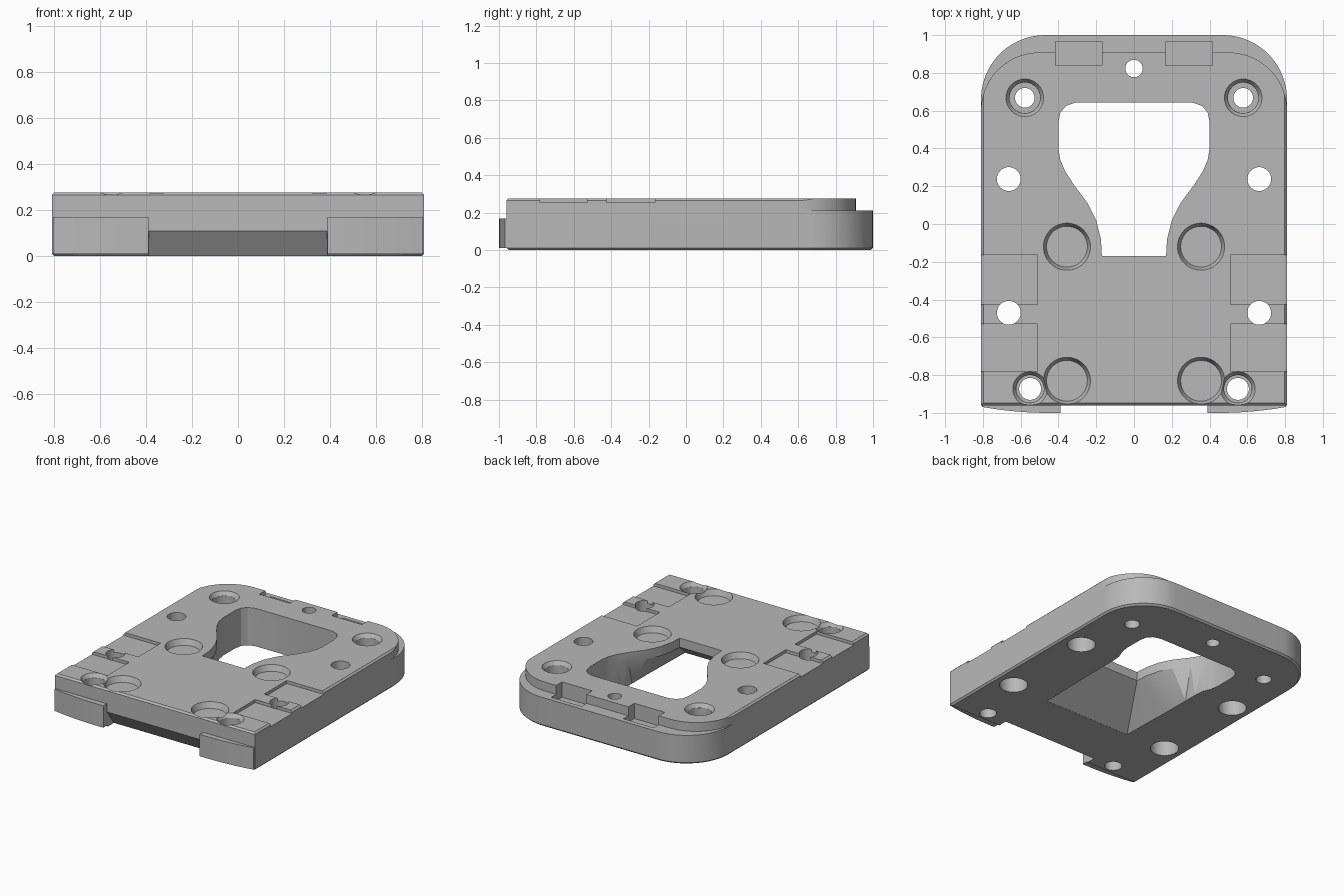
import bpy, bmesh, math

cube = bpy.data.objects.get("Cube")
if cube:
    bpy.data.objects.remove(cube)

W, FRONT, BACK, TOP = 0.81, -0.96, 1.0, 0.277


def make_object(name, bm):
    bmesh.ops.recalc_face_normals(bm, faces=bm.faces)
    mesh = bpy.data.meshes.new(name)
    bm.to_mesh(mesh)
    bm.free()
    obj = bpy.data.objects.new(name, mesh)
    bpy.context.scene.collection.objects.link(obj)
    return obj


def loft(name, rings):
    """Skin matching closed rings of 3D points and cap both ends."""
    bm = bmesh.new()
    loops = [[bm.verts.new(p) for p in ring] for ring in rings]
    n = len(loops[0])
    for low, high in zip(loops, loops[1:]):
        for i in range(n):
            j = (i + 1) % n
            bm.faces.new((low[i], low[j], high[j], high[i]))
    bm.faces.new(loops[0])
    bm.faces.new(loops[-1])
    bmesh.ops.triangulate(bm, faces=[f for f in bm.faces if len(f.verts) == 4])
    return make_object(name, bm)


def prism(name, outline, z0, z1):
    return loft(name, [[(x, y, z) for x, y in outline] for z in (z0, z1)])


def box(name, x0, x1, y0, y1, z0, z1):
    return prism(name, [(x0, y0), (x1, y0), (x1, y1), (x0, y1)], z0, z1)


def round_bore(name, x, y, z0, z1, r0, r1):
    angles = [math.tau * i / 48 for i in range(48)]
    return loft(name, [[(x + r * math.cos(a), y + r * math.sin(a), z) for a in angles]
                       for z, r in ((z0, r0), (z1, r1))])


def back_arcs(back, radius, steps=20):
    """Rounded back edge, running from the +x side to the -x side."""
    right = []
    for i in range(steps + 1):
        a = math.pi / 2 * i / steps
        right.append((W - radius + radius * math.cos(a), back - radius + radius * math.sin(a)))
    return right + [(-x, y) for x, y in reversed(right)]


def combine(target, tool, operation="DIFFERENCE"):
    mod = target.modifiers.new("combine", "BOOLEAN")
    mod.operation, mod.solver, mod.object = operation, "EXACT", tool
    bpy.context.view_layer.objects.active = target
    bpy.ops.object.modifier_apply(modifier=mod.name)
    bpy.data.objects.remove(tool)


# Main plate with a rounded back and a small edge chamfer
outline = [(-W, FRONT), (W, FRONT)] + back_arcs(BACK, 0.34)
c = 0.012


def inset(points, d):
    return [(x * (1 - d / W), y - d * (y - 0.02) / 0.98) for x, y in points]


plate = loft("base_plate", [[(x, y, z) for x, y in inset(outline, d)]
                            for z, d in ((0, c), (c, 0), (TOP - c, 0), (TOP, c))])

# Curved front pads
for s in (-1, 1):
    xs = [0.39 + 0.415 * i / 12 for i in range(13)]
    pad = [(s * x, -1 + 0.25 * max(0, x - 0.45) ** 2) for x in xs]
    pad += [(s * 0.805, -0.9), (s * 0.39, -0.9)]
    combine(plate, prism("front_pad", pad, 0.01, 0.17), "UNION")

# Sloped undercut between the pads
slot = [(-1.1, -0.1), (-0.88, -0.1), (-0.88, 0.0), (-0.96, 0.11), (-1.1, 0.11)]
combine(plate, loft("undercut", [[(x, y, z) for y, z in slot] for x in (-0.388, 0.388)]))

# Stepped lip around the back
lip = [(0.95, 0.6)] + back_arcs(0.908, 0.308) + [(-0.95, 0.6), (-0.95, 1.2), (0.95, 1.2)]
combine(plate, prism("lip_step", lip, 0.212, 0.4))

# Keyhole opening, flaring to a wide mouth underneath
half = [(0.17, -0.17), (0.175, -0.08), (0.2, 0.02), (0.245, 0.11), (0.32, 0.21),
        (0.365, 0.28), (0.39, 0.34), (0.4, 0.4), (0.4, 0.54), (0.39, 0.59),
        (0.36, 0.625), (0.31, 0.643)]
mouth = [(0.35, -0.49)] + [(max(x, 0.36) if y < 0.5 else x, y) for x, y in half[1:]]


def ring(points, z):
    return [(x, y, z) for x, y in points] + [(-x, y, z) for x, y in reversed(points)]


combine(plate, loft("keyhole", [ring(mouth, -0.05), ring(mouth, 0.001),
                                ring(half, 0.21), ring(half, 0.4)]))

for s in (-1, 1):
    # Shallow side recesses with a rib between them
    for y0, y1 in ((-0.78, -0.53), (-0.425, -0.165)):
        x0, x1 = sorted((s * 0.51, s * 0.95))
        combine(plate, box("side_recess", x0, x1, y0, y1, 0.255, 0.4))
    # Clip pockets in the back edge
    x0, x1 = sorted((s * 0.17, s * 0.415))
    combine(plate, box("clip_pocket", x0, x1, 0.84, 0.965, 0.165, 0.4))
    # Shallow round seats
    for y in (-0.12, -0.83):
        combine(plate, round_bore("round_seat", s * 0.355, y, 0.235, TOP + 0.001, 0.108, 0.125))
    # Counterbored screw holes
    for x, y, r, hole in ((0.578, 0.668, 0.1, 0.052), (0.55, -0.873, 0.092, 0.058)):
        combine(plate, round_bore("screw_chamfer", s * x, y, 0.25, TOP + 0.001, r - 0.018, r))
        combine(plate, round_bore("screw_head", s * x, y, 0.16, 0.4, r - 0.019, r - 0.019))
        combine(plate, round_bore("screw_hole", s * x, y, -0.1, 0.4, hole, hole))
    # Side holes, counterbored from below
    for y in (0.238, -0.47):
        combine(plate, round_bore("side_hole", s * 0.663, y, -0.1, 0.4, 0.063, 0.063))
        combine(plate, round_bore("side_hole_head", s * 0.663, y, -0.1, 0.12, 0.095, 0.095))

# Centre hole at the back
combine(plate, round_bore("centre_hole", 0, 0.823, -0.1, 0.4, 0.046, 0.046))

# One grey finish
grey = bpy.data.materials.new("plain_grey")
grey.use_nodes = True
colour = (0.48, 0.48, 0.48, 1)
grey.diffuse_color = colour
grey.node_tree.nodes["Principled BSDF"].inputs["Base Color"].default_value = colour
plate.data.materials.clear()
plate.data.materials.append(grey)
for face in plate.data.polygons:
    face.material_index = 0

bpy.ops.object.select_all(action="DESELECT")
plate.select_set(True)
bpy.context.view_layer.objects.active = plate
bpy.ops.object.shade_smooth_by_angle(angle=math.radians(25))
